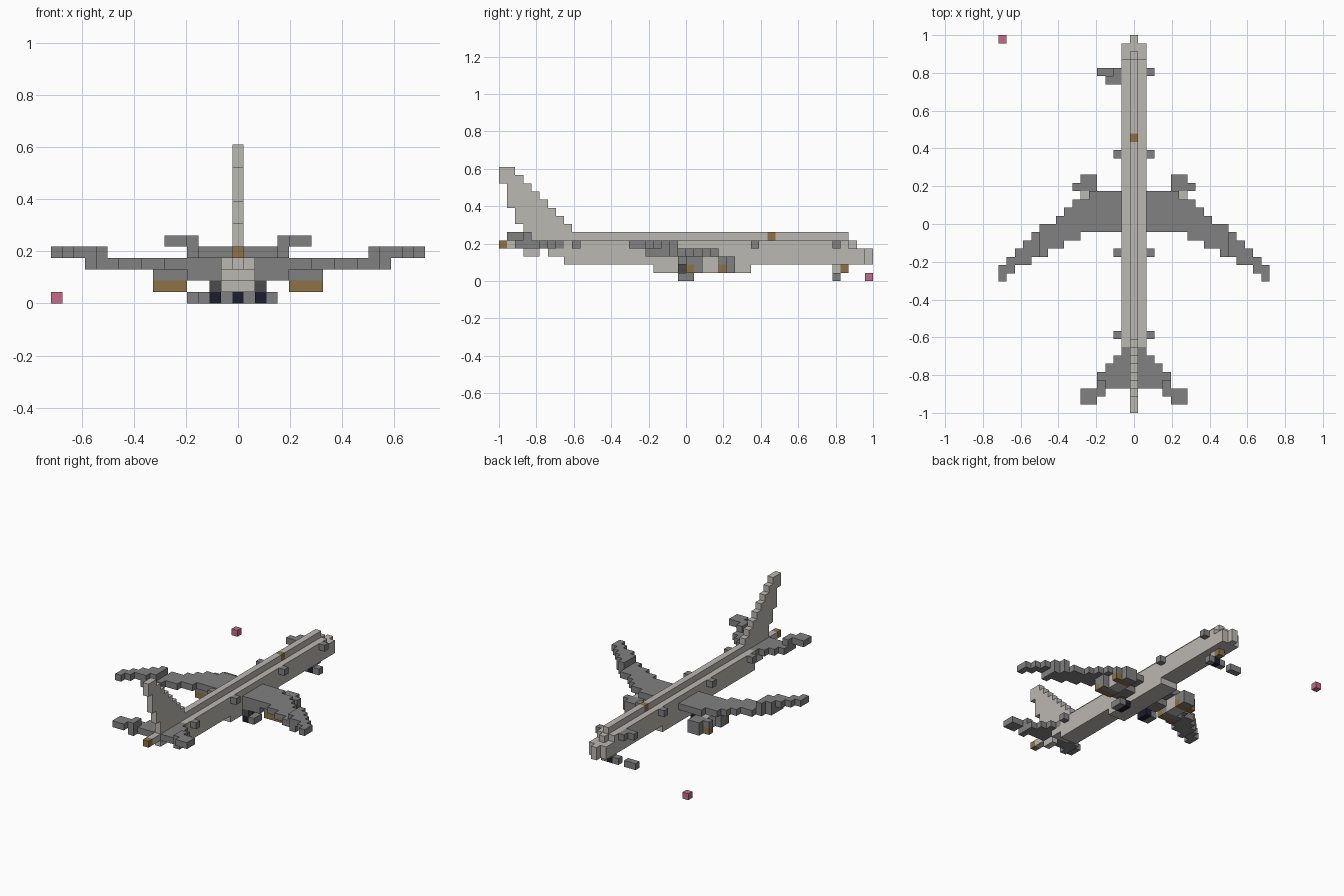
import bpy
import bmesh
from mathutils import Matrix, Vector

default_cube = bpy.data.objects.get("Cube")
if default_cube:
    bpy.data.objects.remove(default_cube, do_unlink=True)

CELL = 2 / 46  # edge length of one building block


def make_material(name, red, green, blue):
    material = bpy.data.materials.new(name)
    material.use_nodes = True
    colour = (red, green, blue, 1)
    material.diffuse_color = colour
    material.node_tree.nodes["Principled BSDF"].inputs["Base Color"].default_value = colour
    return material


light = make_material("light warm grey", .5, .48, .45)
grey = make_material("mid grey", .22, .22, .22)
dark = make_material("dark grey", .07, .07, .07)
black = make_material("tyre black", .012, .012, .027)
brown = make_material("bronze brown", .27, .17, .06)
pink = make_material("pink", .55, .15, .25)


def build_part(name, material, blocks, mirrored=False):
    """Each block: columns (first, last), length (start, end), rows (first, last)."""
    mesh = bpy.data.meshes.new(name)
    bm = bmesh.new()
    sides = (1, -1) if mirrored else (1,)
    for columns, length, rows in blocks:
        low = Vector((columns[0] - .5, length[0] - 23, rows[0]))
        high = Vector((columns[1] + .5, length[1] - 23, rows[1] + 1))
        for side in sides:
            centre = (low + high) / 2
            centre.x *= side
            place = Matrix.Translation(centre * CELL) @ Matrix.Diagonal((*((high - low) * CELL), 1))
            bmesh.ops.create_cube(bm, size=1, matrix=place)
    bm.to_mesh(mesh)
    bm.free()
    mesh.materials.append(material)
    part = bpy.data.objects.new(name, mesh)
    bpy.context.collection.objects.link(part)
    return part


MIDDLE = (0, 0)
BODY = (-1, 1)

# Fuselage with its stepped nose, tail cone and belly
build_part("fuselage", light, [
    (BODY, (8, 45), (2, 2)),
    (BODY, (6, 45), (3, 3)),
    (BODY, (8, 43), (4, 4)),
    (MIDDLE, (43, 44), (4, 4)),
    (MIDDLE, (45, 46), (2, 3)),
    (MIDDLE, (1, 8), (4, 4)),
    (MIDDLE, (3, 5), (3, 3)),
])
build_part("belly_fairing", light, [(BODY, (19, 31), (1, 1))])
build_part("roof_spine", light, [
    (MIDDLE, (3, 33), (5, 5)),
    (MIDDLE, (34, 43), (5, 5)),
])
build_part("roof_beacon", brown, [(MIDDLE, (33, 34), (5, 5))])
build_part("tail_exhaust", brown, [(MIDDLE, (0, 1), (4, 4))])

# Swept fin: one step per row along its leading edge
fin_blocks = []
for row in range(6, 14):
    if row > 11:
        start = 0
    elif row > 8:
        start = 1
    else:
        start = 2 if row > 6 else 3
    fin_blocks.append((MIDDLE, (start, 15 - row), (row, row)))
build_part("tail_fin", light, fin_blocks)

# Swept wings rising towards the tips
leading = [27, 27, 27, 27, 26, 26, 25, 24, 23, 23, 22, 21, 20, 19, 18]
trailing = [22, 22, 22, 22, 22, 21, 21, 20, 20, 19, 19, 18, 18, 17, 16]
wing_blocks = []
for column, (front, back) in enumerate(zip(leading, trailing), start=2):
    bottom = 3 if column < 14 else 4
    top = 3 if column < 12 else 4
    wing_blocks.append(((column, column), (back, front), (bottom, top)))
build_part("wings", grey, wing_blocks, mirrored=True)
build_part("wing_roots", grey, [((2, 4), (22, 25), (2, 2))], mirrored=True)

# Tailplane
build_part("tailplane", grey, [
    ((column, column), (3 if column < 4 else 2, 9 - column), (4, 4))
    for column in range(1, 5)
] + [((4, 4), (2, 4), (5, 5)), ((5, 6), (1, 3), (5, 5))], mirrored=True)

# Engines under the wings
build_part("engine_cowls", grey, [
    ((5, 7), (23, 25), (2, 2)),
    ((5, 7), (27, 28), (2, 2)),
    ((5, 6), (28, 29), (1, 2)),
    ((5, 7), (24, 25), (1, 1)),
], mirrored=True)
build_part("engine_cores", light, [((5, 6), (25, 27), (1, 2))], mirrored=True)
build_part("engine_bands", brown, [
    ((5, 7), (23, 24), (1, 1)),
    ((5, 7), (27, 28), (1, 1)),
], mirrored=True)

# Cabin doors
SIDE = (2, 2)
build_part("cabin_doors", grey, [
    (SIDE, (place, place + 1), (4, 4)) for place in (9, 19, 31, 41)
], mirrored=True)
build_part("boarding_steps", grey, [
    ((-3, -2), (40, 41), (4, 4)),
    ((-4, -3), (41, 42), (0, 0)),
])

# Landing gear
build_part("main_gear_legs", dark, [(SIDE, (22, 23), (1, 1))], mirrored=True)
build_part("main_wheels", black, [(SIDE, (22, 24), (0, 0))], mirrored=True)
build_part("main_wheel_hubs", grey, [((3, 3), (22, 24), (0, 0))], mirrored=True)
build_part("nose_gear_leg", light, [(MIDDLE, (41, 42), (1, 1))])
build_part("nose_gear_lamp", brown, [(MIDDLE, (42, 43), (1, 1))])
build_part("nose_wheel", black, [(MIDDLE, (41, 42), (0, 0))])
build_part("nose_wheel_hubs", grey, [((1, 1), (41, 42), (0, 0))], mirrored=True)

# Loose marker block on the ground
build_part("marker_block", pink, [((-16, -16), (45, 46), (0, 0))])
